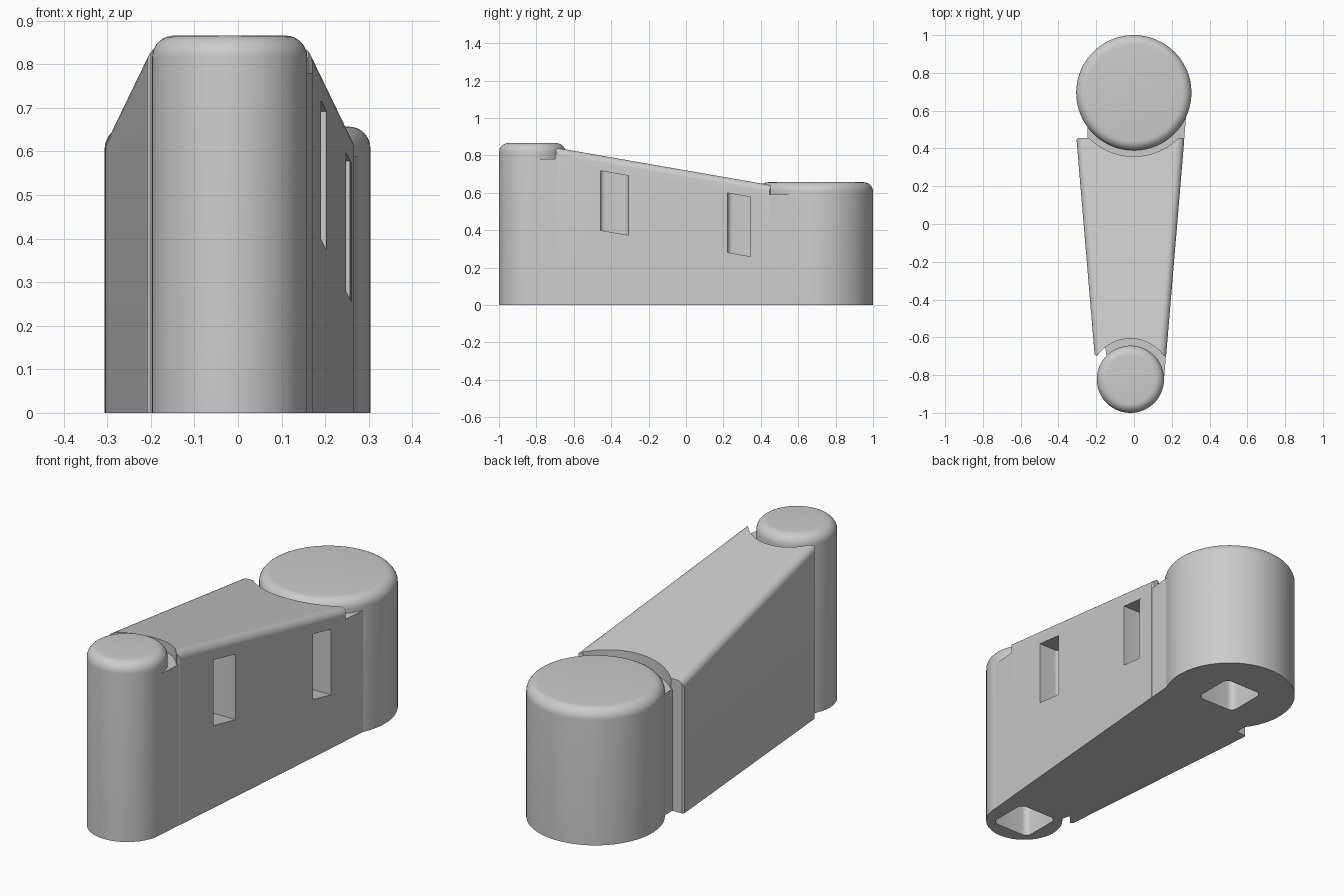
import bpy, bmesh, math
from mathutils import Vector

cube = bpy.data.objects.get("Cube")
if cube:
    bpy.data.objects.remove(cube)

grey = bpy.data.materials.new("plain grey")
grey.use_nodes = True
COLOUR = (0.6, 0.6, 0.6, 1)
grey.diffuse_color = COLOUR
grey.node_tree.nodes["Principled BSDF"].inputs["Base Color"].default_value = COLOUR

# Two upright posts: centre, radius, height, groove radius, groove floor, facing
SMALL = dict(c=Vector((-0.019, -0.822)), r=0.178, h=0.866, groove=0.215, floor=0.78, side=1)
LARGE = dict(c=Vector((-0.001, 0.695)), r=0.305, h=0.657, groove=0.337, floor=0.59, side=-1)
TILT = -math.asin((LARGE["r"] - SMALL["r"]) / (LARGE["c"] - SMALL["c"]).length)


def wall_x(y, side):
    """x of the line touching both posts on the given side."""
    n = Vector((side * math.cos(TILT), math.sin(TILT)))
    p = SMALL["c"] + SMALL["r"] * n
    return p.x - (y - p.y) * n.y / n.x


def top_z(x, y):
    return 0.835 - 0.174 * (y + 0.66)


def finish(name, bm):
    mesh = bpy.data.meshes.new(name)
    bm.to_mesh(mesh)
    bm.free()
    mesh.materials.append(grey)
    ob = bpy.data.objects.new(name, mesh)
    bpy.context.collection.objects.link(ob)
    return ob


def prism(outline, bottom, top):
    """Upright prism; bottom and top are functions of (x, y)."""
    bm = bmesh.new()
    low = [bm.verts.new((x, y, bottom(x, y))) for x, y in outline]
    high = [bm.verts.new((x, y, top(x, y))) for x, y in outline]
    bm.faces.new(low)
    bm.faces.new(high)
    for i in range(len(low)):
        j = (i + 1) % len(low)
        bm.faces.new((low[i], low[j], high[j], high[i]))
    bmesh.ops.recalc_face_normals(bm, faces=bm.faces)
    return bm


def flat(z):
    return lambda x, y: z


def rounded_rect(cx, cy, w, d, r, steps=6):
    pts = []
    for k, (sx, sy) in enumerate(((1, 1), (-1, 1), (-1, -1), (1, -1))):
        for i in range(steps + 1):
            a = math.pi / 2 * (k + i / steps)
            pts.append((cx + sx * (w / 2 - r) + r * math.cos(a),
                        cy + sy * (d / 2 - r) + r * math.sin(a)))
    return pts


def cut(target, cutter):
    cutter.hide_render = True
    mod = target.modifiers.new("cut", 'BOOLEAN')
    mod.operation = 'DIFFERENCE'
    mod.solver = 'EXACT'
    mod.object = cutter
    bpy.context.view_layer.objects.active = target
    bpy.ops.object.modifier_apply(modifier=mod.name)
    bpy.data.objects.remove(cutter)


def shade(ob):
    bpy.ops.object.select_all(action='DESELECT')
    ob.select_set(True)
    bpy.context.view_layer.objects.active = ob
    bpy.ops.object.shade_smooth_by_angle(angle=math.radians(30))


# Posts with rounded tops and square sockets underneath
for name, p in (("small_post", SMALL), ("large_post", LARGE)):
    ring = [p["c"] + p["r"] * Vector((math.cos(a), math.sin(a)))
            for a in (2 * math.pi * i / 96 for i in range(96))]
    bm = prism(ring, flat(0), flat(p["h"]))
    rim = [e for e in bm.edges if all(v.co.z > 0.1 for v in e.verts)]
    bmesh.ops.bevel(bm, geom=rim, offset=0.05, segments=8, profile=0.5, affect='EDGES')
    post = finish(name, bm)
    socket = rounded_rect(p["c"].x, p["c"].y, 0.21, 0.21, 0.03)
    cut(post, finish("socket_cutter", prism(socket, flat(-0.1), flat(0.45))))
    shade(post)

# Sloping arm between the posts, long top edges rounded
Y0, Y1 = -0.76, 0.56
outline = [(wall_x(Y0, -1), Y0), (wall_x(Y0, 1), Y0), (wall_x(Y1, 1), Y1), (wall_x(Y1, -1), Y1)]
bm = prism(outline, flat(0), top_z)
long_edges = [e for e in bm.edges if all(v.co.z > 0.1 for v in e.verts)
              and abs(e.verts[0].co.y - e.verts[1].co.y) > 0.5]
bmesh.ops.bevel(bm, geom=long_edges, offset=0.035, segments=6, profile=0.5, affect='EDGES')
arm = finish("sloping_arm", bm)

# Concave ends that follow the posts, with blunted corners
for p, blunt in ((SMALL, -0.70), (LARGE, 0.455)):
    s, c, r = p["side"], p["c"], p["groove"]
    half = math.acos(abs(blunt - c.y) / r)
    arc = []
    for i in range(41):
        a = half * (i / 20 - 1)
        arc.append((c.x + r * math.sin(a), c.y + s * r * math.cos(a)))
    far = c.y - s * 0.4
    left, right = wall_x(blunt, -1), wall_x(blunt, 1)
    turn = blunt + s * 0.015
    pts = [(-0.6, far), (-0.6, turn), (left - 0.004, turn), (left + 0.008, blunt)]
    pts += arc
    pts += [(right - 0.008, blunt), (right + 0.004, turn), (0.6, turn), (0.6, far)]
    cut(arm, finish("end_cutter", prism(pts, flat(-0.2), flat(1.2))))

# Two pockets in the left wall, sheared to the slope of the arm
for y, top in ((-0.383, 0.705), (0.298, 0.586)):
    pocket = rounded_rect(wall_x(y, 1) + 0.08, y, 0.4, 0.15, 0.025)
    drop = top_z(0, y) - top
    cut(arm, finish("pocket_cutter", prism(
        pocket,
        lambda px, py: top_z(px, py) - drop - 0.318,
        lambda px, py: top_z(px, py) - drop)))
shade(arm)

# Webs joining the arm to the posts: flush on the left wall, set in on the right
INSET = 0.05
for name, p, tip, reach, back in (("small_web", SMALL, -0.835, -0.70, -0.59),
                                  ("large_web", LARGE, 0.67, 0.52, 0.345)):
    s = p["side"]
    pts = [(wall_x(back, -1) + INSET, back), (wall_x(back, 1) - 0.001, back),
           (wall_x(tip, 1) - 0.001, tip),
           (p["c"].x + 0.7 * p["r"], p["c"].y + s * 0.6 * p["r"]),
           (p["c"].x - 0.5 * p["r"], p["c"].y + s * 0.75 * p["r"]),
           (wall_x(reach, -1) + INSET + 0.015, reach)]
    shade(finish(name, prism(pts, flat(0), flat(p["floor"]))))
